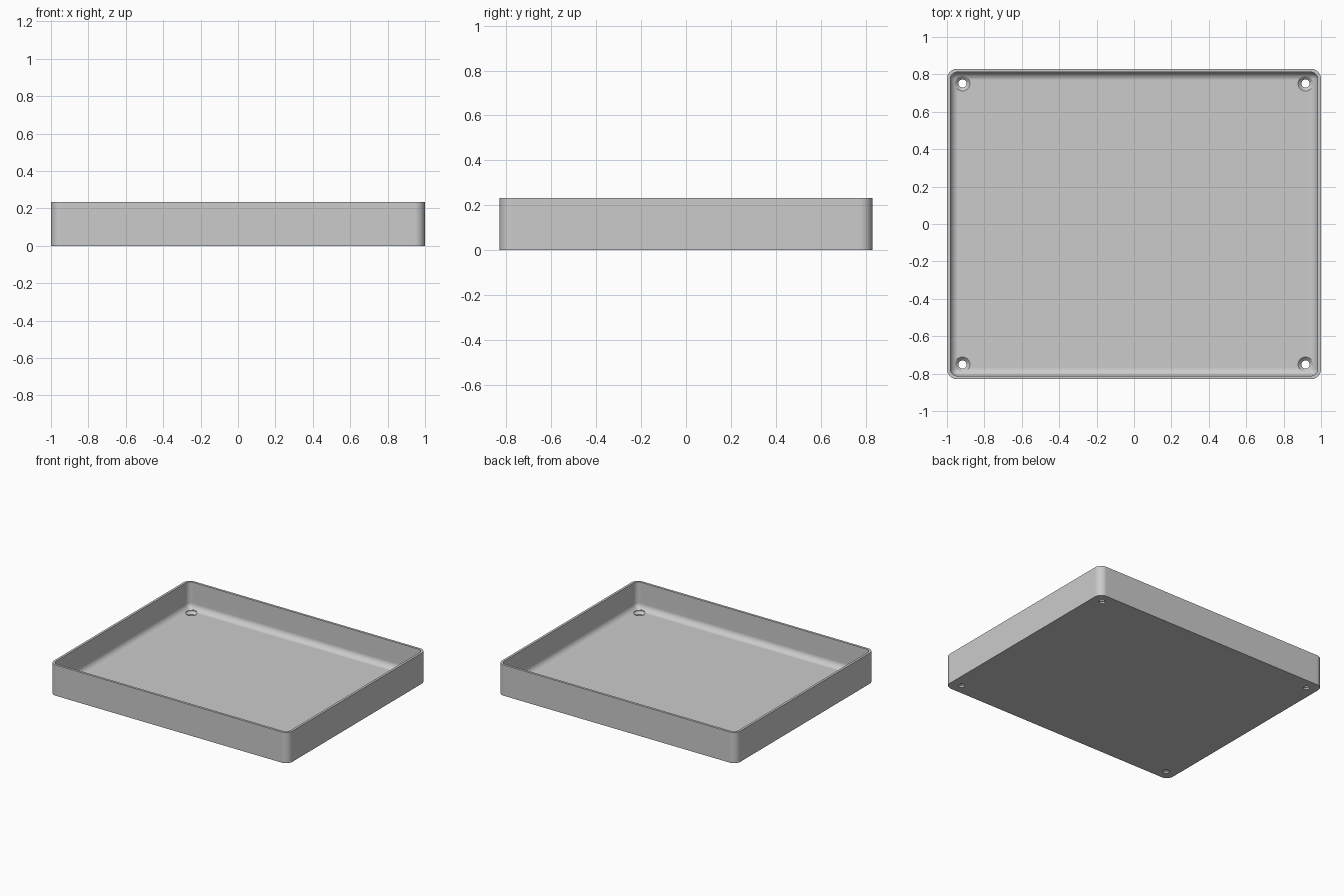
import bpy, bmesh, math

cube = bpy.data.objects.get("Cube")
if cube:
    bpy.data.objects.remove(cube, do_unlink=True)

HALF_X, HALF_Y, HEIGHT = 1.0, 0.83, 0.233
WALL, FLOOR, CORNER, FILLET = 0.018, 0.03, 0.055, 0.045

grey = bpy.data.materials.new("light grey")
grey.use_nodes = True
colour = (0.6, 0.6, 0.6, 1)
grey.diffuse_color = colour
grey.node_tree.nodes["Principled BSDF"].inputs["Base Color"].default_value = colour


def rounded_loop(bm, inset, z, steps=10):
    """Ring of vertices around a rounded rectangle."""
    r = max(0.004, CORNER - inset)
    cx, cy = HALF_X - inset - r, HALF_Y - inset - r
    ring = []
    for k, (sx, sy) in enumerate([(1, 1), (-1, 1), (-1, -1), (1, -1)]):
        for i in range(steps + 1):
            a = math.pi / 2 * (k + i / steps)
            ring.append(bm.verts.new((sx * cx + r * math.cos(a), sy * cy + r * math.sin(a), z)))
    return ring


def loft(bm, rings):
    """Skin consecutive rings and cap both ends."""
    for a, b in zip(rings, rings[1:]):
        n = len(a)
        for i in range(n):
            bm.faces.new((a[i], a[(i + 1) % n], b[(i + 1) % n], b[i]))
    bm.faces.new(rings[0][::-1])
    bm.faces.new(rings[-1])


def make_object(name, bm):
    bmesh.ops.recalc_face_normals(bm, faces=bm.faces)
    mesh = bpy.data.meshes.new(name)
    bm.to_mesh(mesh)
    bm.free()
    mesh.materials.append(grey)
    obj = bpy.data.objects.new(name, mesh)
    bpy.context.collection.objects.link(obj)
    return obj


# Tray shell: outer wall, rim, inner wall, filleted floor
bm = bmesh.new()
profile = [(0, 0), (0, HEIGHT), (WALL, HEIGHT)]
for i in range(9):
    a = math.pi / 2 * i / 8
    profile.append((WALL + FILLET * (1 - math.cos(a)), FLOOR + FILLET * (1 - math.sin(a))))
loft(bm, [rounded_loop(bm, d, z) for d, z in profile])
tray = make_object("tray", bm)

# Countersunk screw holes in the four corners
bm = bmesh.new()
screw_profile = [(0.022, -0.02), (0.022, 0.012), (0.04, FLOOR), (0.04, 0.07)]
for x in (-0.917, 0.917):
    for y in (-0.751, 0.751):
        rings = []
        for r, z in screw_profile:
            angles = [math.tau * i / 32 for i in range(32)]
            rings.append([bm.verts.new((x + r * math.cos(a), y + r * math.sin(a), z)) for a in angles])
        loft(bm, rings)
cutter = make_object("screw_hole_cutter", bm)
cutter.hide_render = True

bpy.context.view_layer.objects.active = tray
cut = tray.modifiers.new("screw holes", 'BOOLEAN')
cut.operation, cut.solver, cut.object = 'DIFFERENCE', 'EXACT', cutter
bpy.ops.object.modifier_apply(modifier=cut.name)
bpy.data.objects.remove(cutter, do_unlink=True)

# Smooth corners and fillet, with flat floor and walls
bpy.ops.object.select_all(action='DESELECT')
tray.select_set(True)
bpy.ops.object.shade_smooth_by_angle(angle=math.radians(30))
weighted = tray.modifiers.new("flat faces", 'WEIGHTED_NORMAL')
weighted.keep_sharp = True
